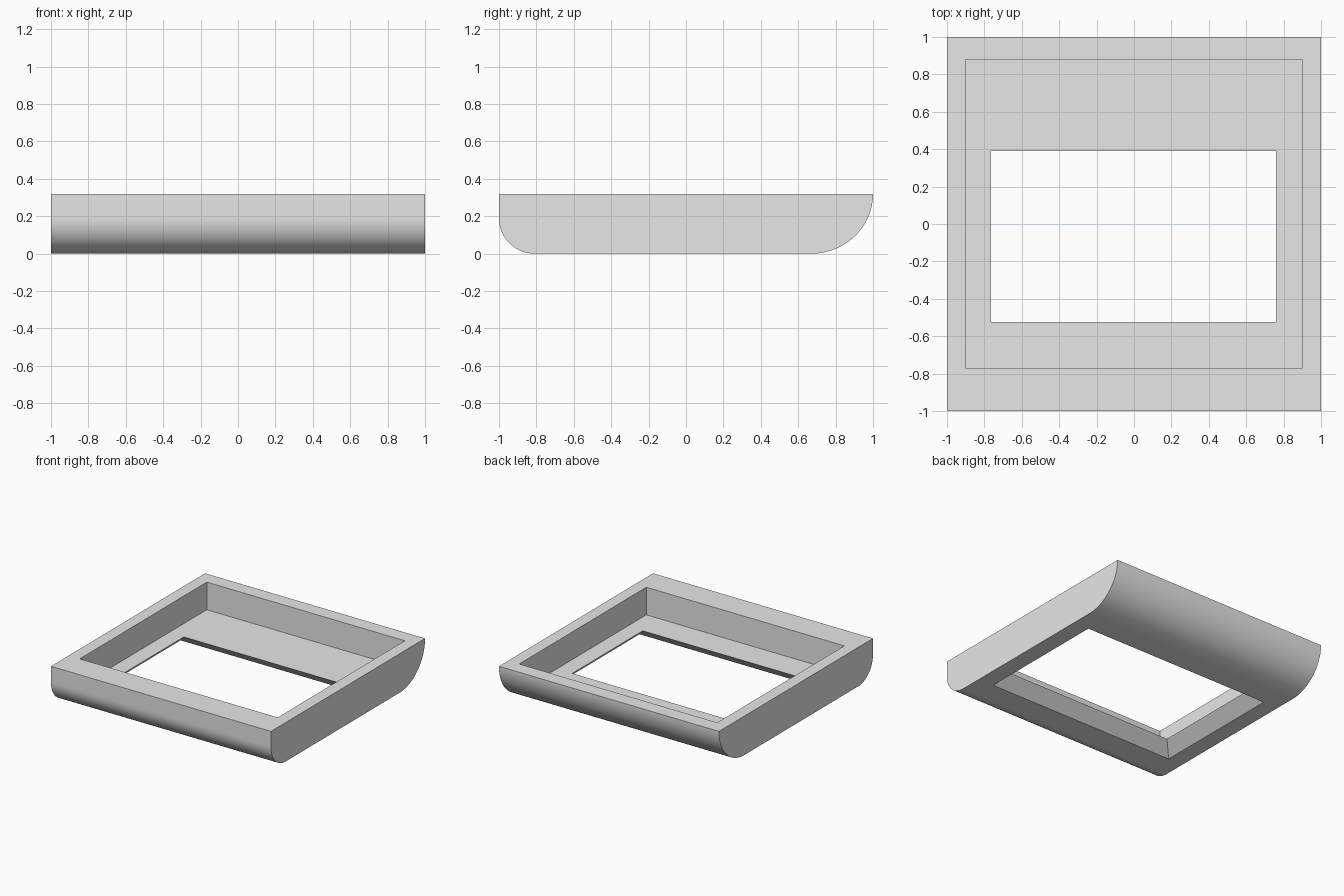
import bpy
import bmesh
from math import cos, sin, pi, radians

cube = bpy.data.objects.get("Cube")
if cube:
    bpy.data.objects.remove(cube, do_unlink=True)

HEIGHT = 0.32
FLOOR = 0.093

grey = bpy.data.materials.new("light_grey")
grey.use_nodes = True
grey.diffuse_color = (0.8, 0.8, 0.8, 1)
grey.node_tree.nodes["Principled BSDF"].inputs["Base Color"].default_value = (0.8, 0.8, 0.8, 1)


def loft(name, lower, upper):
    """Solid between two matching closed loops of points."""
    bm = bmesh.new()
    a = [bm.verts.new(p) for p in lower]
    b = [bm.verts.new(p) for p in upper]
    bm.faces.new(a)
    bm.faces.new(b)
    n = len(a)
    for i in range(n):
        j = (i + 1) % n
        bm.faces.new((a[i], a[j], b[j], b[i]))
    bmesh.ops.recalc_face_normals(bm, faces=bm.faces)
    mesh = bpy.data.meshes.new(name)
    bm.to_mesh(mesh)
    bm.free()
    mesh.materials.append(grey)
    obj = bpy.data.objects.new(name, mesh)
    bpy.context.collection.objects.link(obj)
    return obj


def rectangle(x0, x1, y0, y1, z, grow=0):
    x0, x1, y0, y1 = x0 - grow, x1 + grow, y0 - grow, y1 + grow
    return [(x0, y0, z), (x1, y0, z), (x1, y1, z), (x0, y1, z)]


def arc(cy, cz, ry, rz, start, end, steps):
    angles = [start + (end - start) * i / steps for i in range(steps + 1)]
    return [(cy + ry * cos(t), cz + rz * sin(t)) for t in angles]


# Frame body: side profile with a small front curve and a large back curve
profile = [(-1, HEIGHT)]
profile += arc(-0.81, 0.19, 0.19, 0.19, pi, 1.5 * pi, 20)
profile += arc(0.67, HEIGHT, 0.33, HEIGHT, 1.5 * pi, 2 * pi, 28)
frame = loft("frame_body",
             [(-1, y, z) for y, z in profile],
             [(1, y, z) for y, z in profile])

# Recessed pocket, and a window that widens towards the underside
window = (-0.765, 0.76, -0.525, 0.39)
pocket = (-0.9, 0.9, -0.77, 0.88)
slope = 0.1 / FLOOR
low, high = -0.05, FLOOR + 0.05
cutters = [
    loft("pocket_cutter", rectangle(*pocket, FLOOR), rectangle(*pocket, HEIGHT + 0.1)),
    loft("window_cutter",
         rectangle(*window, low, (FLOOR - low) * slope),
         rectangle(*window, high, (FLOOR - high) * slope)),
]

bpy.ops.object.select_all(action='DESELECT')
frame.select_set(True)
bpy.context.view_layer.objects.active = frame
for cutter in cutters:
    cutter.hide_render = True
    mod = frame.modifiers.new(cutter.name, 'BOOLEAN')
    mod.operation = 'DIFFERENCE'
    mod.solver = 'EXACT'
    mod.object = cutter
    bpy.ops.object.modifier_apply(modifier=mod.name)
    bpy.data.objects.remove(cutter, do_unlink=True)

bpy.ops.object.shade_smooth_by_angle(angle=radians(30))
